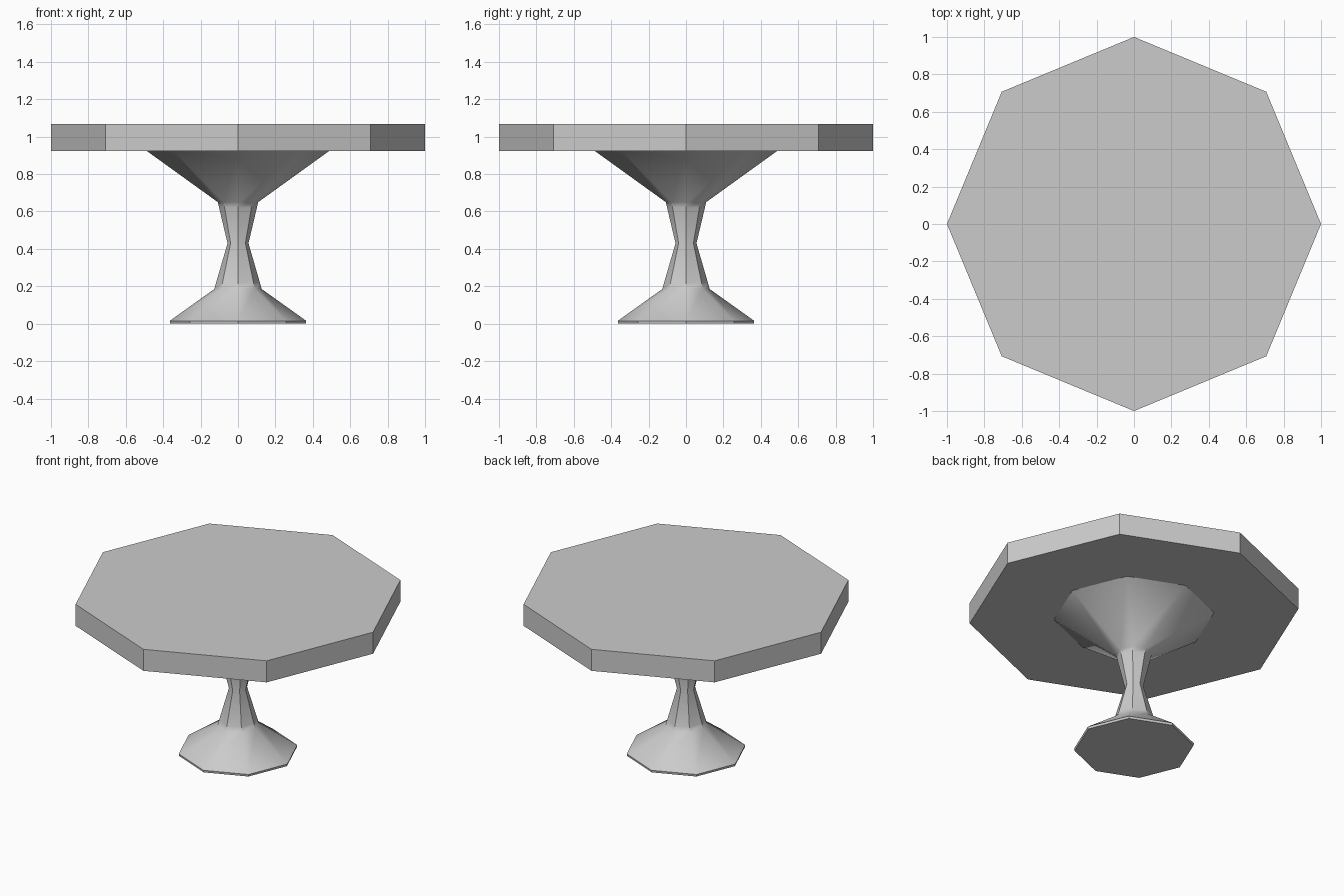
import bpy, bmesh
from math import cos, sin, pi, radians

if "Cube" in bpy.data.objects:
    bpy.data.objects.remove(bpy.data.objects["Cube"])

SIDES = 8

def lathe(name, profile):
    """Stack octagonal rings of (radius, height) and cap both ends."""
    bm = bmesh.new()
    rings = [[bm.verts.new((r * cos(2 * pi * i / SIDES), r * sin(2 * pi * i / SIDES), z))
              for i in range(SIDES)] for r, z in profile]
    for a, b in zip(rings, rings[1:]):
        for i in range(SIDES):
            j = (i + 1) % SIDES
            bm.faces.new((a[i], a[j], b[j], b[i]))
    bm.faces.new(rings[0][::-1])
    bm.faces.new(rings[-1])
    mesh = bpy.data.meshes.new(name)
    bm.to_mesh(mesh)
    bm.free()
    obj = bpy.data.objects.new(name, mesh)
    bpy.context.collection.objects.link(obj)
    return obj

# Thick octagonal top
lathe("table_top", [(1.0, 0.923), (1.0, 1.067)])

# Flared foot, pinched neck and wide support cone
pedestal = lathe("pedestal", [
    (0.362, 0.0), (0.365, 0.015), (0.127, 0.185), (0.117, 0.22), (0.056, 0.43),
    (0.101, 0.62), (0.108, 0.65), (0.487, 0.923)])

# Soft ring transitions, crisp neck edges
bpy.context.view_layer.objects.active = pedestal
pedestal.select_set(True)
bpy.ops.object.shade_smooth_by_angle(angle=radians(42))
